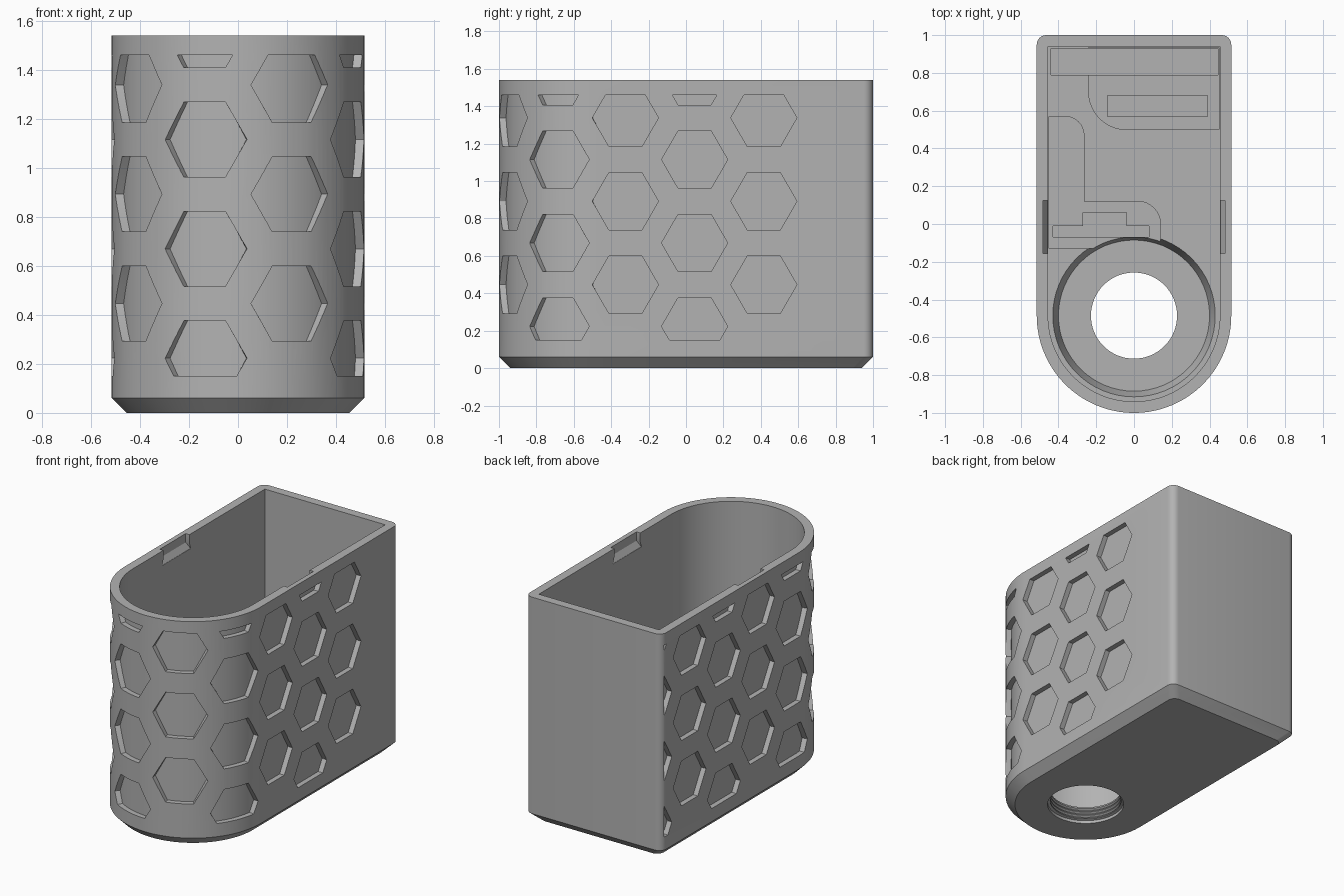
import bpy
import bmesh
from math import sin, cos, pi, radians, sqrt

cube = bpy.data.objects.get("Cube")
if cube:
    bpy.data.objects.remove(cube, do_unlink=True)

HEIGHT, RADIUS, CENTRE_Y, BACK = 1.54, 0.515, -0.485, 1.0
WALL, CHAMFER, FLOOR = 0.06, 0.06, 0.2
QUARTER = RADIUS * pi / 2          # length of the wall from front middle to the flat side
POCKET = 0.035                     # depth of the honeycomb pockets
LOW, HIGH = 0.15, 1.46             # honeycomb band limits


def make_object(name, bm):
    bmesh.ops.recalc_face_normals(bm, faces=bm.faces)
    mesh = bpy.data.meshes.new(name)
    bm.to_mesh(mesh)
    bm.free()
    obj = bpy.data.objects.new(name, mesh)
    bpy.context.collection.objects.link(obj)
    return obj


def loft(bm, rings):
    """Skin a list of equal-length point rings and cap both ends."""
    loops = [[bm.verts.new(p) for p in ring] for ring in rings]
    n = len(loops[0])
    for a, b in zip(loops, loops[1:]):
        for i in range(n):
            j = (i + 1) % n
            bm.faces.new((a[i], a[j], b[j], b[i]))
    bm.faces.new(loops[0][::-1])
    bm.faces.new(loops[-1])


def solid(name, layers):
    """Solid from (outline, z) layers."""
    bm = bmesh.new()
    loft(bm, [[(x, y, z) for x, y in outline] for outline, z in layers])
    return make_object(name, bm)


def arc(cx, cy, r, start, end, steps):
    return [(cx + r * cos(radians(start + (end - start) * i / steps)),
             cy + r * sin(radians(start + (end - start) * i / steps)))
            for i in range(steps + 1)]


def circle(r):
    return arc(0, CENTRE_Y, r, 0, 360, 64)[:-1]


def box(x0, x1, y0, y1):
    return [(x0, y0), (x1, y0), (x1, y1), (x0, y1)]


def u_shape(inset, corner):
    """Round front, square back with optional corner rounding."""
    r, back = RADIUS - inset, BACK - inset
    pts = arc(0, CENTRE_Y, r, 180, 360, 64)
    if not corner:
        return pts + [(r, back), (-r, back)]
    return (pts + arc(r - corner, back - corner, corner, 0, 90, 6)
            + arc(corner - r, back - corner, corner, 90, 180, 6))


def cut(target, cutter):
    mod = target.modifiers.new("cut", "BOOLEAN")
    mod.operation, mod.solver, mod.object = "DIFFERENCE", "EXACT", cutter
    bpy.context.view_layer.objects.active = target
    bpy.ops.object.modifier_apply(modifier=mod.name)
    bpy.data.objects.remove(cutter, do_unlink=True)


def on_wall(s, z, depth):
    """Point at distance s along the wall from the front middle."""
    r = RADIUS - depth
    if abs(s) < QUARTER:
        a = s / RADIUS
        return (r * sin(a), CENTRE_Y - r * cos(a), z)
    return (r if s > 0 else -r, CENTRE_Y + abs(s) - QUARTER, z)


def add_hexagon(bm, s, cz):
    """Hexagonal pocket wrapped around the wall and trimmed to the band."""
    half = 0.153
    tip = 2 * half / sqrt(3)
    reach = tip - max(0, cz - HIGH, LOW - cz) / sqrt(3)
    end = QUARTER + 0.968 - CENTRE_Y
    kinks = [tip / 2, tip - abs(HIGH - cz) / sqrt(3), tip - abs(cz - LOW) / sqrt(3)]
    stations = {round(reach * i / 8, 5) for i in range(-8, 9)}
    stations |= {round(k * side, 5) for k in kinks for side in (-1, 1) if 0 < k < reach}
    stations |= {round(side * end - s, 5) for side in (-1, 1) if abs(side * end - s) < reach}
    rings = []
    for u in sorted(stations):
        if abs(s + u) > end + 1e-4:
            continue
        h = min(half, (tip - abs(u)) * sqrt(3))
        lo, hi = max(cz - h, LOW), min(cz + h, HIGH)
        hi = max(hi, lo + 0.0004)
        rings.append([on_wall(s + u, lo, POCKET), on_wall(s + u, hi, POCKET),
                      on_wall(s + u, hi, -0.03), on_wall(s + u, lo, -0.03)])
    if len(rings) > 1:
        loft(bm, rings)


# Outer shell with chamfered foot
body = solid("housing", [(u_shape(CHAMFER, 0.05), 0), (u_shape(0, 0.05), CHAMFER),
                         (u_shape(0, 0.05), HEIGHT)])

# Inner cavity
cut(body, solid("cavity", [(u_shape(WALL, 0), FLOOR), (u_shape(WALL, 0), HEIGHT + 0.1)]))

# Tapered round seat in the floor
cut(body, solid("round_seat", [(circle(0.4), 0.11), (circle(0.43), FLOOR),
                               (circle(0.43), FLOOR + 0.05)]))

# Ridged opening through the floor
ridges = [(circle(0.245), -0.05), (circle(0.245), 0.02)]
for i in range(3):
    z = 0.02 + 0.025 * i
    ridges += [(circle(0.228), z + 0.005), (circle(0.228), z + 0.012),
               (circle(0.24), z + 0.017), (circle(0.24), z + 0.022)]
ridges += [(circle(0.228), 0.1), (circle(0.228), 0.15)]
cut(body, solid("opening", ridges))

# Shallow trays in the floor, then the deeper component slots
back_tray = arc(-0.04, 0.7, 0.2, 180, 270, 10) + [(0.45, 0.5), (0.45, 0.935), (-0.24, 0.935)]
side_tray = ([(-0.45, -0.13), (0.14, -0.13)] + arc(0.02, 0, 0.12, 0, 90, 8)
             + [(-0.265, 0.12)] + arc(-0.365, 0.47, 0.1, 0, 90, 8) + [(-0.45, 0.57)])
for outline, depth in ((back_tray, 0.16), (side_tray, 0.16),
                       (box(-0.44, 0.445, 0.79, 0.93), 0.12),
                       (box(-0.14, 0.39, 0.57, 0.68), 0.12),
                       (box(-0.43, 0.08, -0.07, -0.01), 0.12),
                       (box(-0.27, -0.04, -0.02, 0.06), 0.12)):
    cut(body, solid("tray", [(outline, depth), (outline, FLOOR + 0.05)]))

# Sloped lid notches inside the rim
for side in (-1, 1):
    def notch(depth, trim):
        inner, outer = side * 0.42, side * (RADIUS - WALL + depth)
        return [(inner, trim - 0.17), (outer, trim - 0.17),
                (outer, 0.14 - trim), (inner, 0.14 - trim)]
    cut(body, solid("notch", [(notch(0.002, 0), HEIGHT - 0.1), (notch(0.028, 0.015), HEIGHT - 0.06),
                              (notch(0.028, 0.015), HEIGHT + 0.05)]))

# Honeycomb pockets around the front and both sides
honeycomb = bmesh.new()
PITCH, RISE = 0.37, 0.446
for column in range(-7, 6):
    s = -0.14 + PITCH * column
    if abs(s) - 0.17 > QUARTER + 0.96 - CENTRE_Y:
        continue
    base = 0.223 if column % 2 == 0 else 0.446
    for row in range(4 if column % 2 == 0 else 3):
        add_hexagon(honeycomb, s, base + RISE * row)
bmesh.ops.remove_doubles(honeycomb, verts=honeycomb.verts, dist=1e-5)
cut(body, make_object("honeycomb", honeycomb))

# Plain grey finish
grey = bpy.data.materials.new("grey_plastic")
grey.use_nodes = True
colour = (0.45, 0.45, 0.45, 1)
grey.diffuse_color = colour
grey.node_tree.nodes["Principled BSDF"].inputs["Base Color"].default_value = colour
body.data.materials.clear()
body.data.materials.append(grey)
for poly in body.data.polygons:
    poly.material_index = 0

bpy.ops.object.select_all(action="DESELECT")
body.select_set(True)
bpy.context.view_layer.objects.active = body
bpy.ops.object.shade_smooth_by_angle(angle=radians(25))
